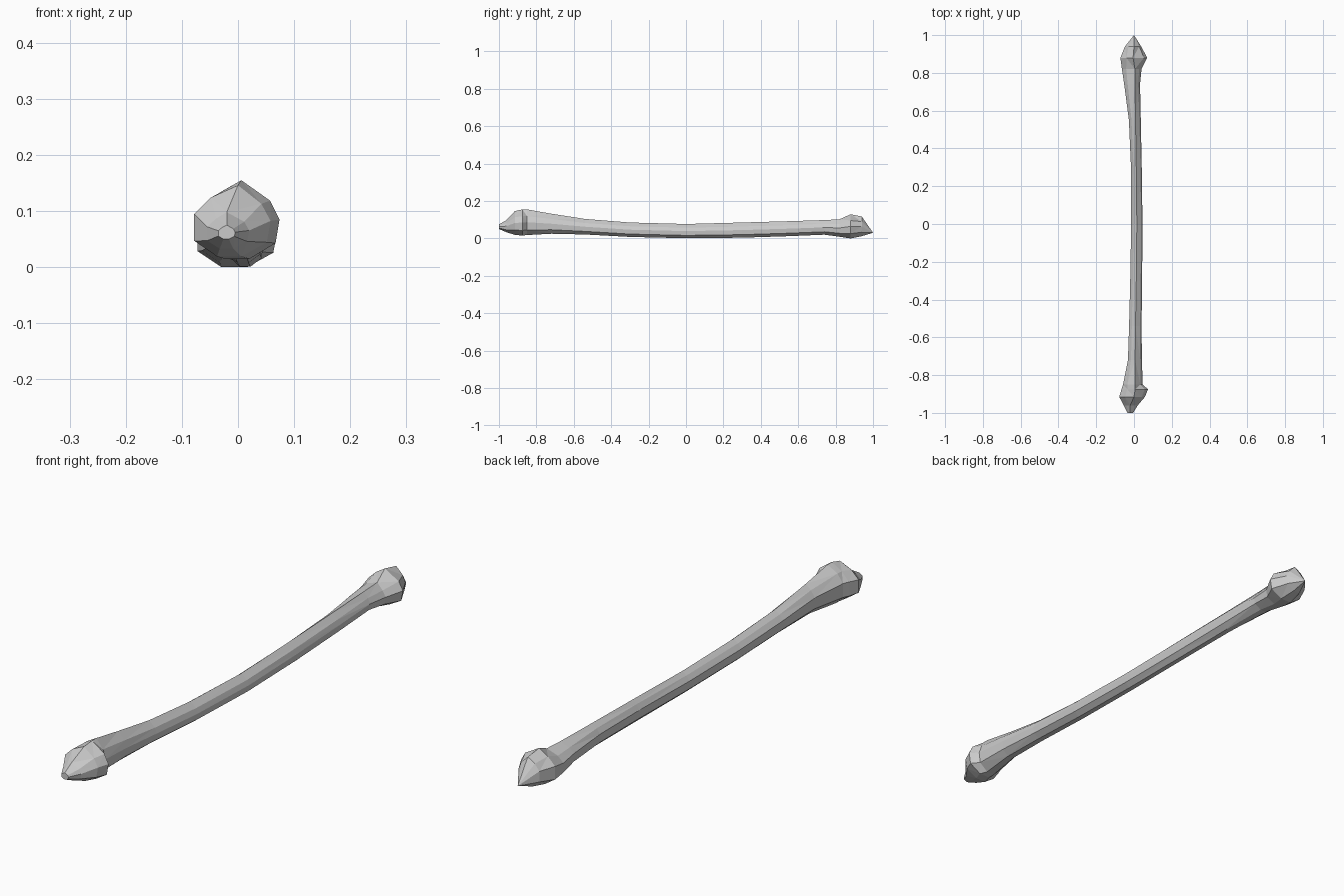
import bpy, bmesh

# Eight-sided ring template: (across, up) fractions of the section box; None = ridge position
TEMPLATE = [(None, 1.0), (0.88, 0.74), (1.0, 0.5), (0.95, 0.2),
            (0.62, 0.0), (0.3, 0.0), (0.0, 0.22), (0.0, 0.6), (0.22, 0.83)]

# Sections along the bone: y, x min, x max, z min, z max, ridge x
SECTIONS = [
    (-1.00, -0.035, -0.005, 0.050, 0.075, -0.02),
    (-0.96, -0.055, 0.020, 0.033, 0.098, -0.02),
    (-0.915, -0.078, 0.058, 0.019, 0.146, 0.00),
    (-0.875, -0.066, 0.074, 0.015, 0.155, 0.006),
    (-0.85, -0.058, 0.046, 0.018, 0.155, 0.006),
    (-0.72, -0.032, 0.042, 0.025, 0.132, 0.006),
    (-0.54, -0.026, 0.040, 0.021, 0.104, 0.008),
    (-0.30, -0.020, 0.043, 0.008, 0.085, 0.012),
    (0.00, -0.015, 0.045, 0.001, 0.077, 0.015),
    (0.30, -0.016, 0.041, 0.004, 0.085, 0.012),
    (0.55, -0.027, 0.036, 0.012, 0.092, 0.008),
    (0.74, -0.052, 0.032, 0.020, 0.098, 0.005),
    (0.82, -0.064, 0.040, 0.009, 0.102, 0.005),
    (0.88, -0.072, 0.070, 0.000, 0.129, -0.005),
    (0.94, -0.048, 0.038, 0.012, 0.117, 0.000),
]


def ring(bm, y, x0, x1, z0, z1, ridge):
    verts = []
    for u, v in TEMPLATE:
        x = ridge if u is None else x0 + (x1 - x0) * u
        verts.append(bm.verts.new((x, y, z0 + (z1 - z0) * v)))
    return verts


# Bone shaft with flared, ridged ends, lofted as one faceted skin
bm = bmesh.new()
rings = [ring(bm, *s) for s in SECTIONS]
n = len(TEMPLATE)
for a, b in zip(rings, rings[1:]):
    for i in range(n):
        j = (i + 1) % n
        bm.faces.new((a[i], a[j], b[j], b[i]))
bm.faces.new(rings[0])

# Pointed process at the back end
tip = bm.verts.new((0.0, 1.0, 0.03))
for i in range(n):
    bm.faces.new((rings[-1][i], rings[-1][(i + 1) % n], tip))

bmesh.ops.triangulate(bm, faces=[f for f in bm.faces if len(f.verts) == 4])
bmesh.ops.recalc_face_normals(bm, faces=bm.faces)
mesh = bpy.data.meshes.new("long_bone")
bm.to_mesh(mesh)
bm.free()
bpy.context.collection.objects.link(bpy.data.objects.new("long_bone", mesh))
